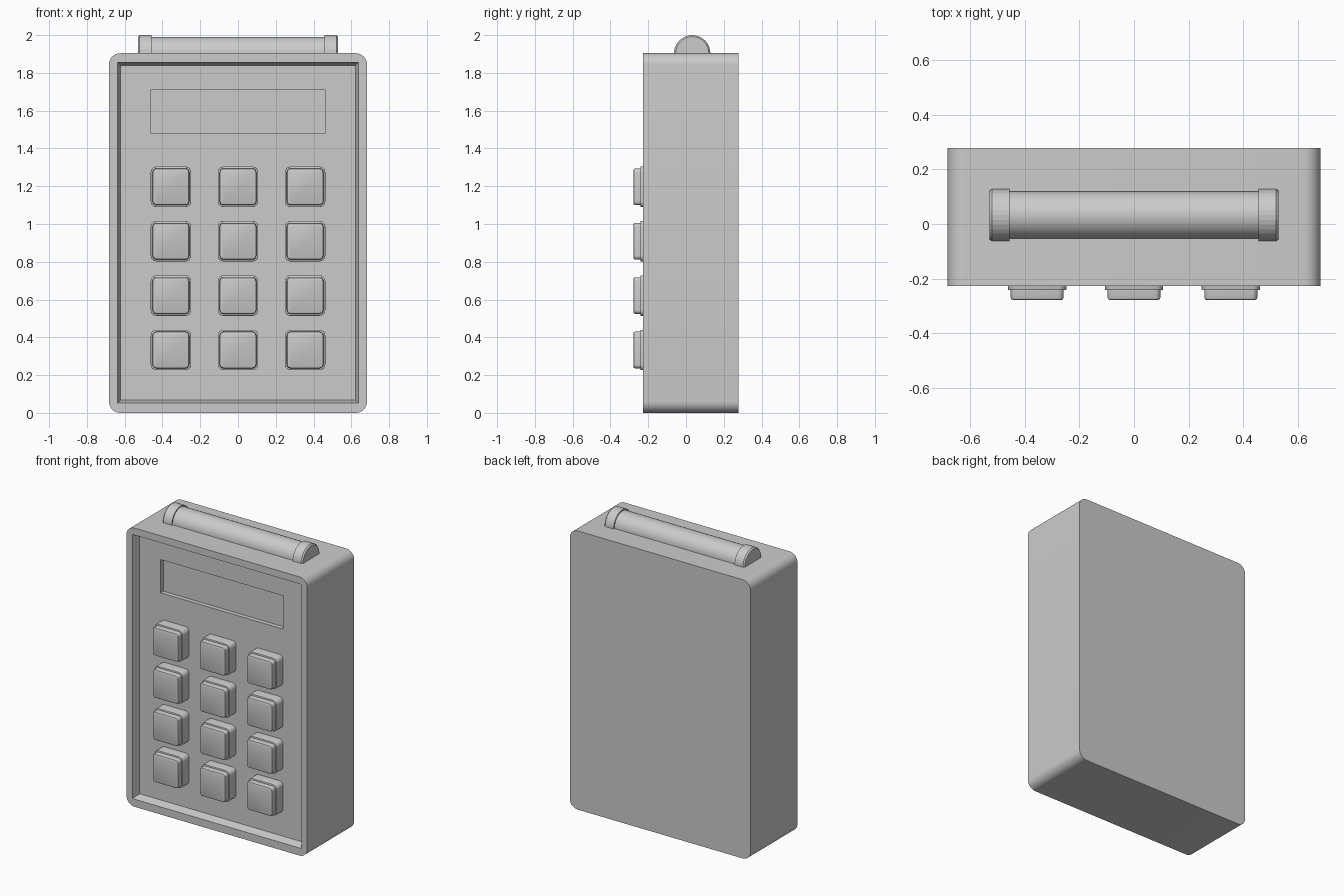
import bpy, bmesh, math
from mathutils import Vector

if "Cube" in bpy.data.objects:
    bpy.data.objects.remove(bpy.data.objects["Cube"])

FRONT, BACK = -0.228, 0.279
FLOOR = -0.173
TOP = 1.904


def finish(name, bm, smooth=35):
    bmesh.ops.recalc_face_normals(bm, faces=bm.faces[:])
    me = bpy.data.meshes.new(name)
    bm.to_mesh(me)
    bm.free()
    ob = bpy.data.objects.new(name, me)
    bpy.context.collection.objects.link(ob)
    if smooth:
        smooth_mesh(me, smooth)
    return ob


def smooth_mesh(me, angle):
    me.shade_smooth()
    me.set_sharp_from_angle(angle=math.radians(angle))


def box(name, x, y, z, radius=0, segs=5, chamfer=0, taper=0):
    """Box from (min, max) ranges: rounded corners in XZ, chamfered front rim, tapered back."""
    bm = bmesh.new()
    bmesh.ops.create_cube(bm, size=1)
    c = Vector(((x[0] + x[1]) / 2, (y[0] + y[1]) / 2, (z[0] + z[1]) / 2))
    s = (x[1] - x[0], y[1] - y[0], z[1] - z[0])
    for v in bm.verts:
        if taper and v.co.y > 0:
            v.co.x *= 1 - 2 * taper / s[0]
            v.co.z *= 1 - 2 * taper / s[2]
        v.co = Vector(v.co[i] * s[i] for i in range(3)) + c
    if radius:
        edges = [e for e in bm.edges if abs(e.verts[0].co.y - e.verts[1].co.y) > 1e-5]
        bmesh.ops.bevel(bm, geom=edges, offset=radius, segments=segs,
                        profile=0.5, affect='EDGES')
    if chamfer:
        rim = [e for e in bm.edges if all(abs(v.co.y - y[0]) < 1e-5 for v in e.verts)]
        bmesh.ops.bevel(bm, geom=rim, offset=chamfer, segments=2,
                        profile=0.5, affect='EDGES')
    return finish(name, bm)


def half_round(name, stations, sides, smooth):
    """Half cylinder lying on the body top, lofted through (x, radius) stations."""
    bm = bmesh.new()
    rings = []
    for x, r in stations:
        rings.append([bm.verts.new((x, 0.033 + r * math.cos(math.pi * i / sides),
                                    TOP + r * math.sin(math.pi * i / sides)))
                      for i in range(sides + 1)])
    for a, b in zip(rings, rings[1:]):
        for i in range(sides + 1):
            j = (i + 1) % (sides + 1)
            bm.faces.new((a[i], a[j], b[j], b[i]))
    bm.faces.new(rings[0])
    bm.faces.new(rings[-1])
    return finish(name, bm, smooth)


def cut(target, cutter):
    mod = target.modifiers.new("cut", 'BOOLEAN')
    mod.operation = 'DIFFERENCE'
    mod.solver = 'EXACT'
    mod.object = cutter
    bpy.context.view_layer.objects.active = target
    bpy.ops.object.modifier_apply(modifier=mod.name)
    bpy.data.objects.remove(cutter)


# Case with recessed front panel and display window
case = box("case", (-0.683, 0.683), (FRONT, BACK), (0, TOP), radius=0.06, segs=8)
depth = FLOOR - FRONT
cut(case, box("panel_cutter", (-0.654, 0.654), (FRONT - depth, FLOOR), (0.036, 1.872), taper=0.032))
cut(case, box("display_cutter", (-0.463, 0.463), (FLOOR - 0.03, FLOOR + 0.03), (1.483, 1.71)))
smooth_mesh(case.data, 35)

# Keypad: four rows of three, each a base with a smaller cap
base_mesh = cap_mesh = None
for row in range(4):
    for col in range(3):
        pos = ((col - 1) * 0.355, 0, 0.333 + row * 0.288)
        if base_mesh is None:
            base = box("key_base", (-0.107, 0.107), (-0.242, FLOOR + 0.005), (-0.107, 0.107),
                       radius=0.03, chamfer=0.003)
            cap = box("key_cap", (-0.097, 0.097), (-0.279, -0.235), (-0.097, 0.097),
                      radius=0.02, chamfer=0.01)
            base_mesh, cap_mesh = base.data, cap.data
        else:
            base = bpy.data.objects.new("key_base", base_mesh)
            cap = bpy.data.objects.new("key_cap", cap_mesh)
            for ob in (base, cap):
                bpy.context.collection.objects.link(ob)
        base.location = cap.location = pos

# Rounded bar on top with an end cap on each side
half_round("top_bar", [(-0.47, 0.087), (0.47, 0.087)], 24, 35)
for side, label in ((-1, "left"), (1, "right")):
    half_round(label + "_bar_cap",
               [(side * 0.457, 0.096), (side * 0.521, 0.096), (side * 0.53, 0.088)], 16, 0)
